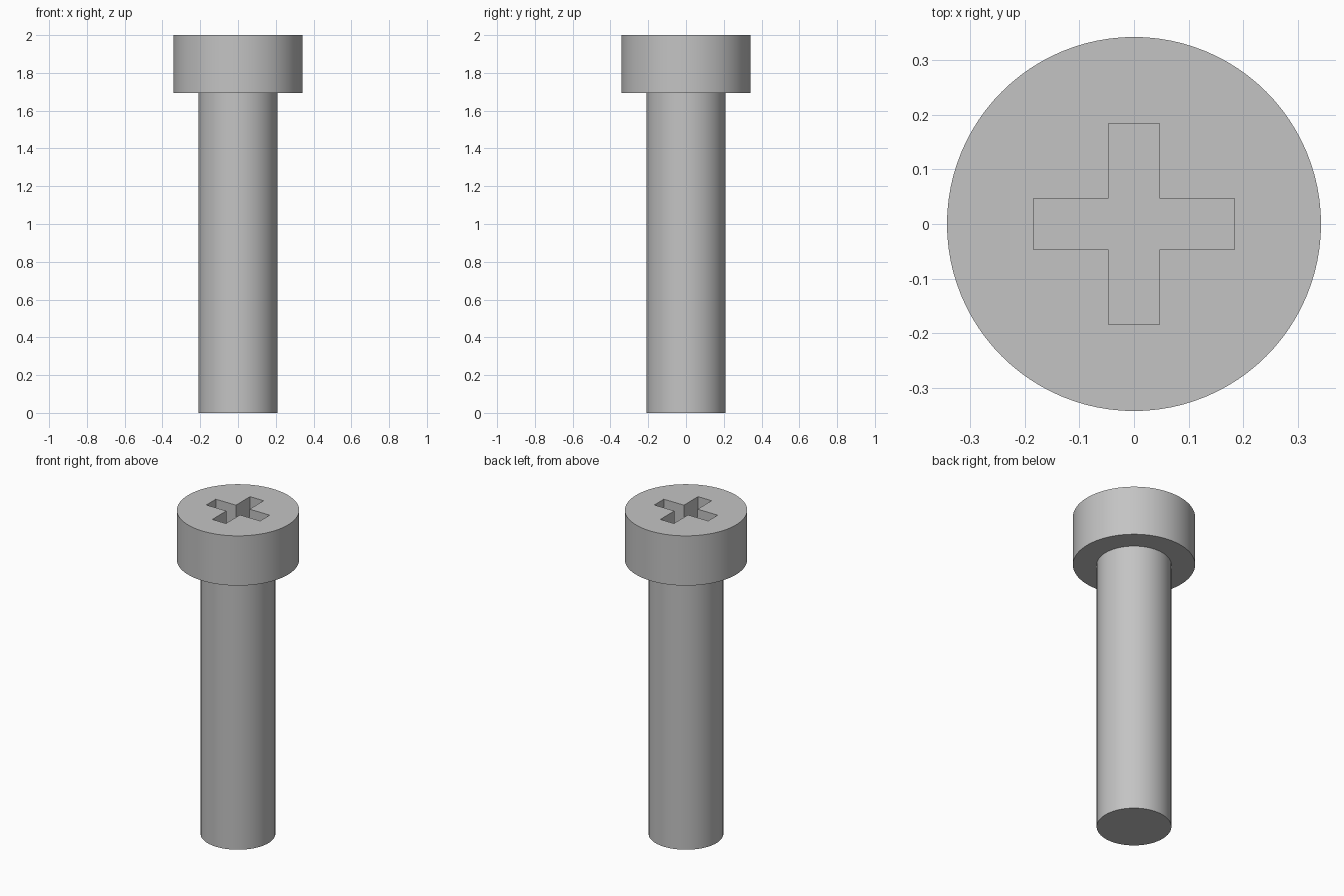
import bpy, bmesh, math
from mathutils import Matrix, Vector

cube = bpy.data.objects.get("Cube")
if cube:
    bpy.data.objects.remove(cube, do_unlink=True)

SHAFT_R, HEAD_R = 0.209, 0.342
HEAD_Z, TOP_Z = 1.693, 2.0
ARM, HALF_W, DEPTH = 0.184, 0.0465, 0.15
SEGMENTS = 96

steel = bpy.data.materials.new("grey steel")
steel.use_nodes = True
GREY = (0.55, 0.55, 0.55, 1)
steel.diffuse_color = GREY
steel.node_tree.nodes["Principled BSDF"].inputs["Base Color"].default_value = GREY


def make_object(name, bm):
    bmesh.ops.recalc_face_normals(bm, faces=bm.faces[:])
    mesh = bpy.data.meshes.new(name)
    bm.to_mesh(mesh)
    bm.free()
    mesh.materials.append(steel)
    obj = bpy.data.objects.new(name, mesh)
    bpy.context.collection.objects.link(obj)
    return obj


def ring(bm, radius, z):
    return [bm.verts.new((radius * math.cos(a), radius * math.sin(a), z))
            for a in (math.tau * i / SEGMENTS for i in range(SEGMENTS))]


# Shaft and cylindrical head as one turned solid
bm = bmesh.new()
profile = [(SHAFT_R, 0), (SHAFT_R, HEAD_Z), (HEAD_R, HEAD_Z), (HEAD_R, TOP_Z)]
rings = [ring(bm, r, z) for r, z in profile]
for low, high in zip(rings, rings[1:]):
    for i in range(SEGMENTS):
        j = (i + 1) % SEGMENTS
        bm.faces.new((low[i], low[j], high[j], high[i]))
bm.faces.new(rings[0])
bm.faces.new(rings[-1])
screw = make_object("screw_body", bm)

# Cross-shaped cutter for the drive recess
bm = bmesh.new()
corners = [(ARM, -HALF_W), (ARM, HALF_W), (HALF_W, HALF_W)]
outline = [bm.verts.new(Matrix.Rotation(math.pi / 2 * k, 3, "Z") @ Vector((x, y, TOP_Z - DEPTH)))
           for k in range(4) for x, y in corners]
base = bm.faces.new(outline)
walls = bmesh.ops.extrude_face_region(bm, geom=[base])
top_verts = [g for g in walls["geom"] if isinstance(g, bmesh.types.BMVert)]
bmesh.ops.translate(bm, verts=top_verts, vec=(0, 0, DEPTH * 2))
cutter = make_object("cross_recess_cutter", bm)
cutter.hide_render = True

# Cut the recess, then discard the cutter
cut = screw.modifiers.new("cross_recess", "BOOLEAN")
cut.operation = "DIFFERENCE"
cut.solver = "EXACT"
cut.object = cutter
bpy.ops.object.select_all(action="DESELECT")
screw.select_set(True)
bpy.context.view_layer.objects.active = screw
bpy.ops.object.modifier_apply(modifier=cut.name)
bpy.data.objects.remove(cutter, do_unlink=True)
bpy.ops.object.shade_smooth_by_angle(angle=math.radians(30))
